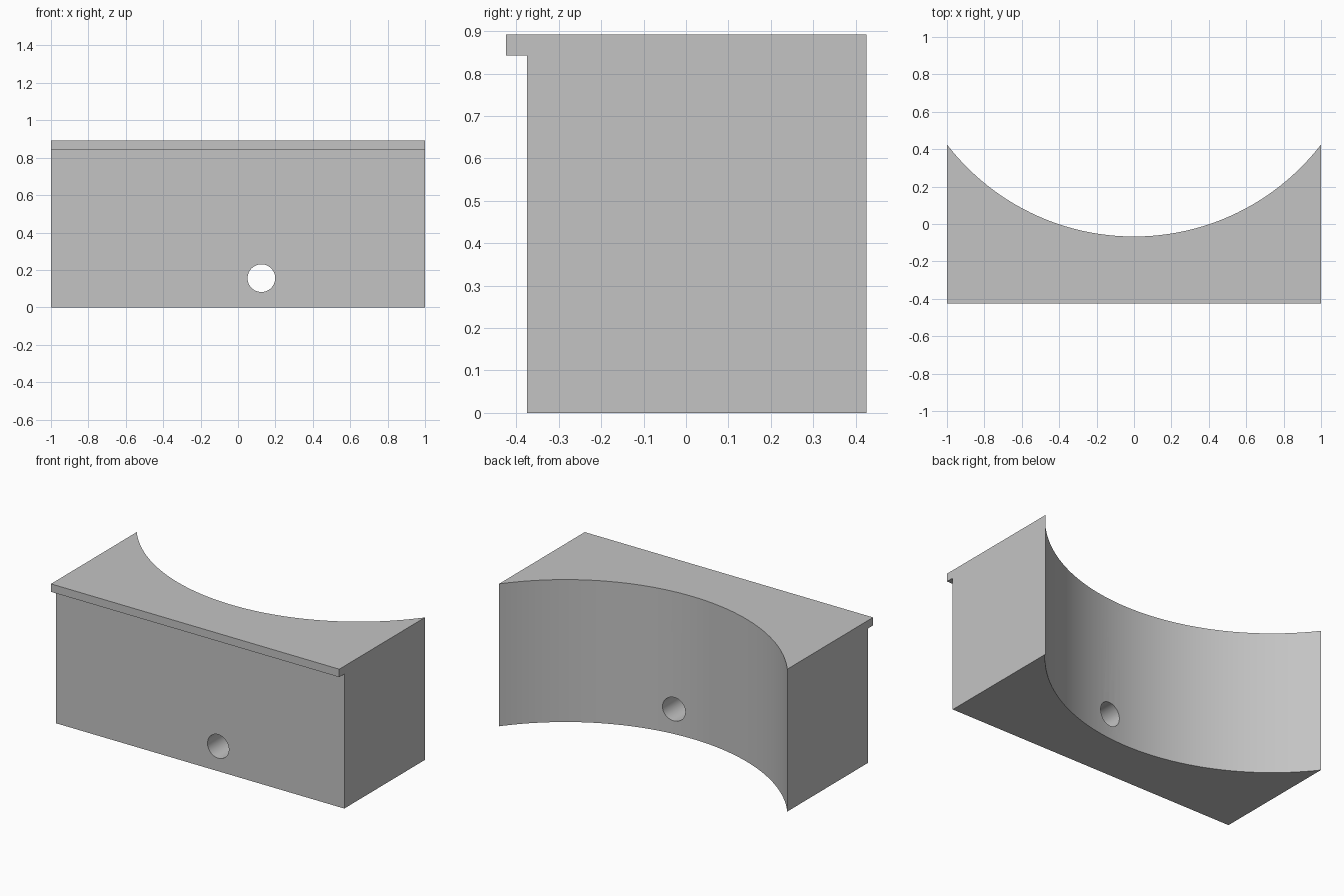
import bpy
import bmesh
import math
from mathutils import Vector

cube = bpy.data.objects.get("Cube")
if cube:
    bpy.data.objects.remove(cube, do_unlink=True)

HALF_WIDTH = 1.0
HEIGHT = 0.893
FRONT, LIP_FRONT, BACK = -0.375, -0.425, 0.425
LIP_BOTTOM = 0.843
ARC_BOTTOM = -0.067

# Radius of the hollow from its half chord and depth
depth = BACK - ARC_BOTTOM
ARC_RADIUS = (HALF_WIDTH ** 2 + depth ** 2) / (2 * depth)

grey = bpy.data.materials.new("plain grey")
grey.use_nodes = True
colour = (0.55, 0.55, 0.55, 1)
grey.diffuse_color = colour
grey.node_tree.nodes["Principled BSDF"].inputs["Base Color"].default_value = colour


def cut_cylinder(target, name, radius, length, location, rotation=(0, 0, 0), sides=64):
    bpy.ops.mesh.primitive_cylinder_add(vertices=sides, radius=radius, depth=length,
                                        location=location, rotation=rotation)
    cutter = bpy.context.object
    cutter.name = name
    cutter.hide_render = True
    cutter.data.materials.append(grey)
    mod = target.modifiers.new(name, "BOOLEAN")
    mod.operation = "DIFFERENCE"
    mod.solver = "EXACT"
    mod.object = cutter
    bpy.ops.object.select_all(action="DESELECT")
    bpy.context.view_layer.objects.active = target
    target.select_set(True)
    bpy.ops.object.modifier_apply(modifier=mod.name)
    bpy.data.objects.remove(cutter, do_unlink=True)


# Block with an overhanging front lip: side profile swept across the width
over = BACK + 0.2
profile = [(FRONT, 0), (over, 0), (over, HEIGHT), (LIP_FRONT, HEIGHT),
           (LIP_FRONT, LIP_BOTTOM), (FRONT, LIP_BOTTOM)]
bm = bmesh.new()
side = bm.faces.new([bm.verts.new((-HALF_WIDTH, y, z)) for y, z in profile])
swept = bmesh.ops.extrude_face_region(bm, geom=[side])["geom"]
bmesh.ops.translate(bm, vec=Vector((2 * HALF_WIDTH, 0, 0)),
                    verts=[v for v in swept if isinstance(v, bmesh.types.BMVert)])
bmesh.ops.recalc_face_normals(bm, faces=bm.faces)
mesh = bpy.data.meshes.new("lipped_block")
bm.to_mesh(mesh)
bm.free()
mesh.materials.append(grey)
block = bpy.data.objects.new("lipped_block", mesh)
bpy.context.collection.objects.link(block)

# Curved hollow at the back, then the round through hole
cut_cylinder(block, "back_hollow", ARC_RADIUS, 3,
             (0, ARC_BOTTOM + ARC_RADIUS, HEIGHT / 2), sides=180)
cut_cylinder(block, "round_hole", 0.074, 3, (0.125, 0, 0.156), (math.pi / 2, 0, 0))

bpy.ops.object.shade_smooth_by_angle(angle=math.radians(30))
